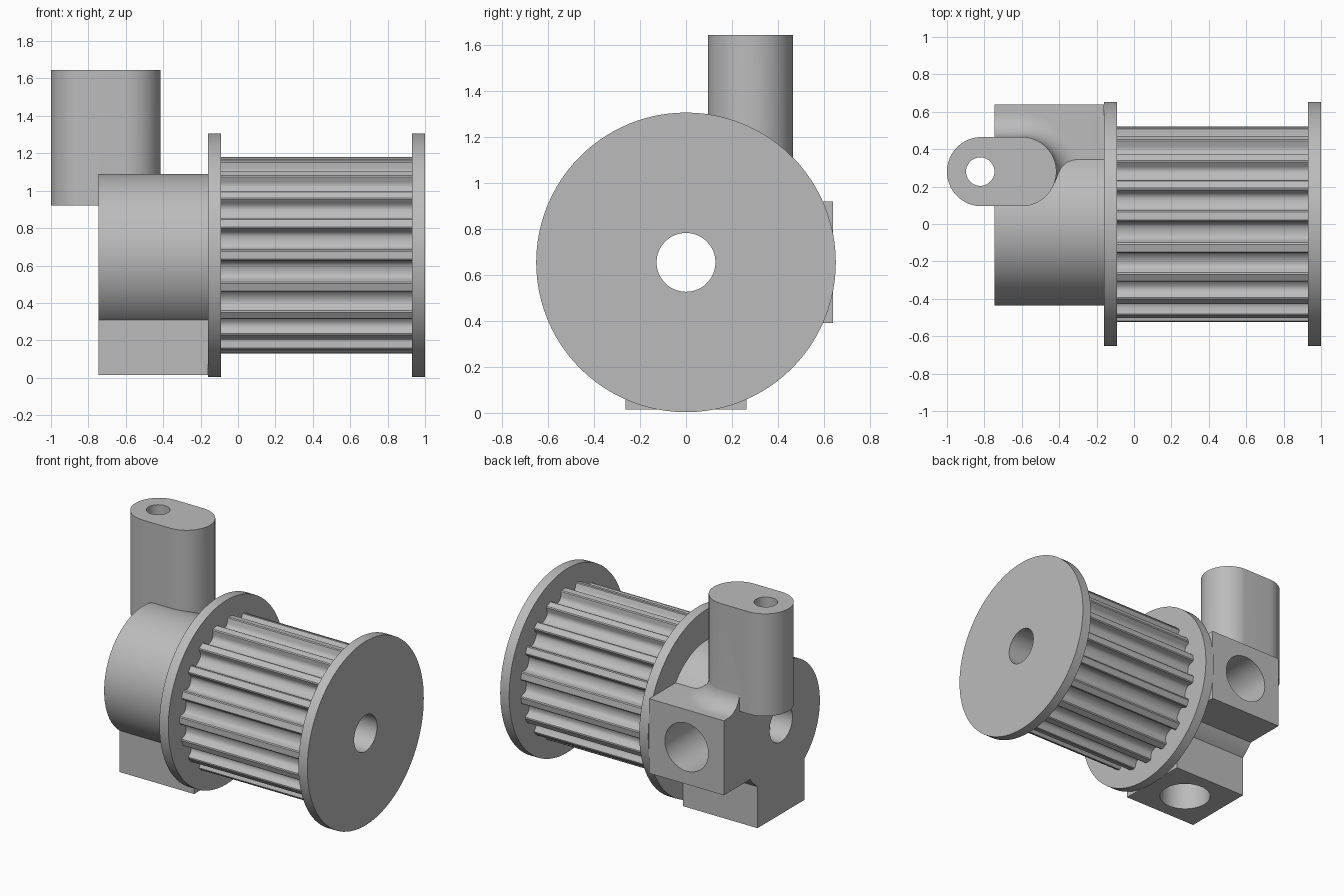
import bpy, bmesh, math
from mathutils import Matrix, Vector

cube = bpy.data.objects.get("Cube")
if cube:
    bpy.data.objects.remove(cube, do_unlink=True)

AXIS_Z = 0.655          # height of the shaft axis
END_X, HUB_X = -0.745, -0.16
MID_X = (END_X + HUB_X) / 2
TAB_Y, TAB_R = 0.28, 0.185
TAB_BASE, TAB_TOP = 0.92, 1.645
SEGMENTS = 96

metal = bpy.data.materials.new("light_grey_metal")
metal.use_nodes = True
GREY = (0.5, 0.5, 0.5, 1)
metal.diffuse_color = GREY
metal.node_tree.nodes["Principled BSDF"].inputs["Base Color"].default_value = GREY


def loft(name, rings):
    """Skin closed rings of points and cap both ends."""
    bm = bmesh.new()
    loops = [[bm.verts.new(p) for p in ring] for ring in rings]
    for a, b in zip(loops, loops[1:]):
        for i in range(len(a)):
            j = (i + 1) % len(a)
            bm.faces.new((a[i], a[j], b[j], b[i]))
    bm.faces.new(loops[0])
    bm.faces.new(loops[-1])
    return finish(name, bm)


def finish(name, bm):
    bmesh.ops.recalc_face_normals(bm, faces=bm.faces)
    mesh = bpy.data.meshes.new(name)
    bm.to_mesh(mesh)
    bm.free()
    mesh.materials.append(metal)
    obj = bpy.data.objects.new(name, mesh)
    bpy.context.collection.objects.link(obj)
    return obj


def cylinder(name, start, end, radius):
    start, end = Vector(start), Vector(end)
    turn = (end - start).to_track_quat("Z", "Y")
    circle = [turn @ Vector((radius * math.cos(a), radius * math.sin(a), 0))
              for a in (math.tau * i / SEGMENTS for i in range(SEGMENTS))]
    return loft(name, [[p + c for p in circle] for c in (start, end)])


def shaft_part(name, x0, x1, radius):
    return cylinder(name, (x0, 0, AXIS_Z), (x1, 0, AXIS_Z), radius)


def box(name, low, high):
    low, high = Vector(low), Vector(high)
    bm = bmesh.new()
    size = Matrix.Diagonal((*(high - low), 1))
    bmesh.ops.create_cube(bm, size=1, matrix=Matrix.Translation((low + high) / 2) @ size)
    return finish(name, bm)


def combine(target, operation, *tools):
    """Apply a boolean with each tool, then discard the tool."""
    for tool in tools:
        tool.hide_render = True
        mod = target.modifiers.new(operation.lower(), "BOOLEAN")
        mod.operation, mod.solver, mod.object = operation, "EXACT", tool
        bpy.context.view_layer.update()
        graph = bpy.context.evaluated_depsgraph_get()
        mesh = bpy.data.meshes.new_from_object(target.evaluated_get(graph))
        target.modifiers.clear()
        target.data = mesh
        bpy.data.objects.remove(tool, do_unlink=True)


def slot_ring(z, grow=0.0):
    """Rounded slot outline of the tab, optionally widened."""
    r, ring = TAB_R + grow, []
    for cx, start in ((-0.60, -90), (-0.815, 90)):
        for i in range(33):
            a = math.radians(start + 180 * i / 32)
            ring.append((cx + r * math.cos(a), TAB_Y + r * math.sin(a), z))
    return ring


# Hub with two set-screw bosses and the upright tab
hub = shaft_part("hub", END_X, HUB_X, 0.435)
boss_low = box("bottom_boss", (END_X, -0.263, 0.015), (HUB_X, 0.263, AXIS_Z))
boss_back = box("back_boss", (END_X, 0, 0.392), (HUB_X, 0.64, 0.92))
tab = loft("tab", [slot_ring(TAB_BASE), slot_ring(TAB_TOP)])

# Concave fillet where the tab meets the back boss
FILLET = 0.13
flare_rings = [slot_ring(TAB_BASE - 0.02, FILLET)]
for i in range(13):
    a = math.pi / 2 * i / 12
    flare_rings.append(slot_ring(TAB_BASE + FILLET * (1 - math.cos(a)),
                                 FILLET * (1 - math.sin(a)) - 0.001))
flare = loft("fillet", flare_rings)
combine(flare, "INTERSECT", box("fillet_trim", (END_X, -0.2, 0.8), (HUB_X, 0.64, 1.2)))
combine(hub, "UNION", boss_low, boss_back, tab, flare)

# Toothed barrel: half tooth profile as (degrees, radius), mirrored and repeated
TEETH = 19
HALF_TOOTH = [(2.3, 0.525), (3.1, 0.52), (3.5, 0.509), (3.8, 0.49),
              (4.6, 0.474), (6.2, 0.464)]
profile = [(-d, r) for d, r in reversed(HALF_TOOTH)] + HALF_TOOTH + [(180 / TEETH, 0.46)]


def barrel_ring(x):
    ring = []
    for tooth in range(TEETH):
        for d, r in profile:
            a = math.radians(d + 360 * tooth / TEETH)
            ring.append((x, -r * math.cos(a), AXIS_Z + r * math.sin(a)))
    return ring


barrel = loft("toothed_barrel", [barrel_ring(-0.09), barrel_ring(0.93)])
inner_flange = shaft_part("inner_flange", HUB_X, -0.09, 0.652)
outer_flange = shaft_part("outer_flange", 0.93, 1.0, 0.652)

# Bores: shaft through everything, screw holes in the bosses, hole in the tab
for part in (hub, inner_flange, barrel, outer_flange):
    combine(part, "DIFFERENCE", shaft_part("shaft_bore", -1.1, 1.1, 0.128))
combine(hub, "DIFFERENCE",
        cylinder("bottom_screw_bore", (MID_X, 0, -0.1), (MID_X, 0, AXIS_Z), 0.17),
        cylinder("back_screw_bore", (MID_X, 0.8, AXIS_Z), (MID_X, 0, AXIS_Z), 0.17),
        cylinder("tab_bore", (-0.822, TAB_Y, 0.8), (-0.822, TAB_Y, 1.8), 0.076))

# Smooth curved walls, keep machined edges crisp
for part in (hub, inner_flange, barrel, outer_flange):
    bpy.ops.object.select_all(action="DESELECT")
    part.select_set(True)
    bpy.context.view_layer.objects.active = part
    bpy.ops.object.shade_smooth_by_angle(angle=math.radians(35))
